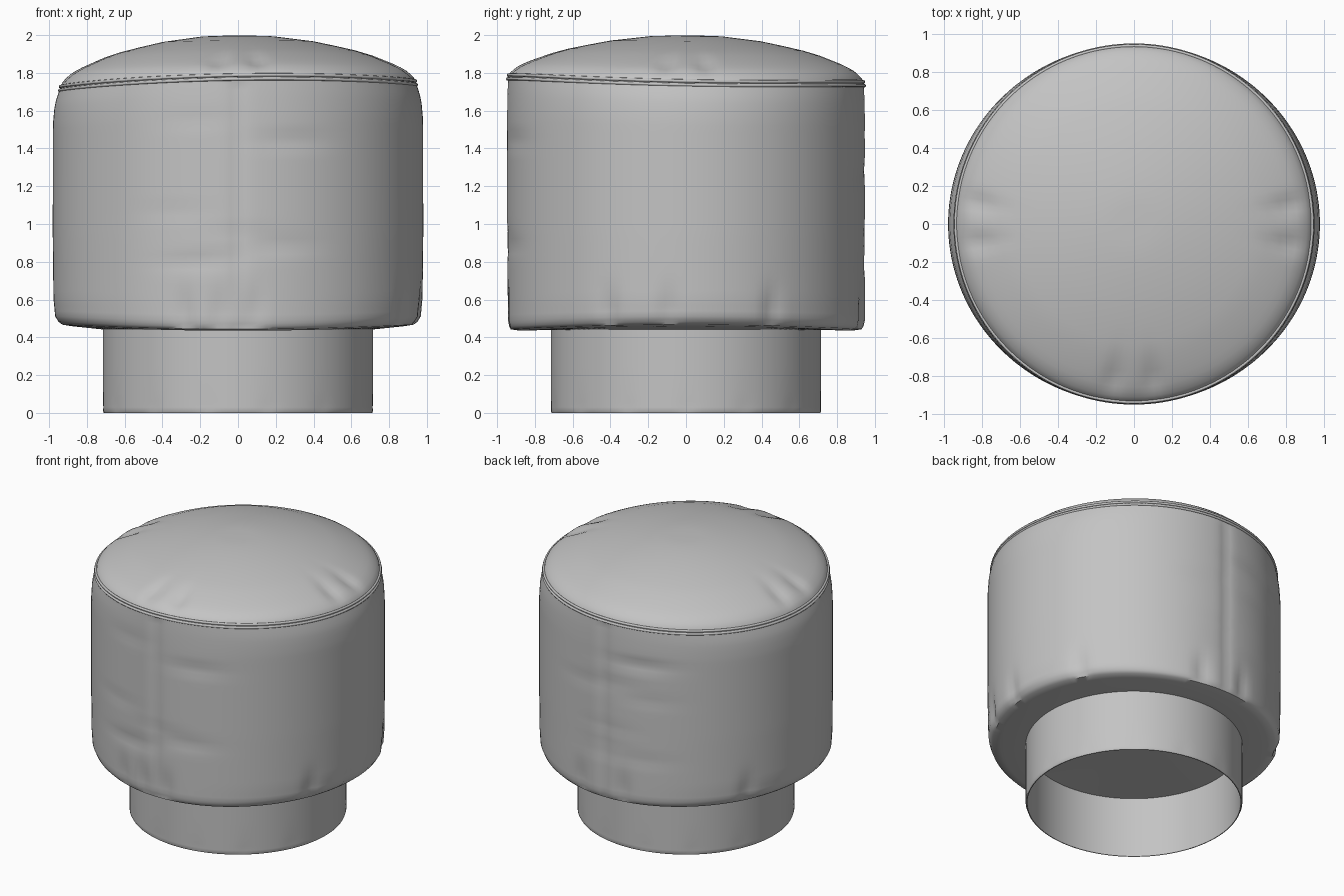
import bpy, bmesh, math, random
from math import sin, cos, pi, exp, radians

cube = bpy.data.objects.get("Cube")
if cube:
    bpy.data.objects.remove(cube, do_unlink=True)

random.seed(4)
SEGMENTS = 160
FRONT, BACK, LEFT, RIGHT = -pi / 2, pi / 2, 0.0, pi

grey = bpy.data.materials.new("grey fabric")
grey.use_nodes = True
colour = (0.55, 0.55, 0.55, 1)
grey.diffuse_color = colour
bsdf = grey.node_tree.nodes["Principled BSDF"]
bsdf.inputs["Base Color"].default_value = colour
bsdf.inputs["Roughness"].default_value = 0.8


def turned(name, count, point, closed=False, start=False, end=False, angle=40):
    """Sweep rings given by point(ring, azimuth); start and end cap with a pole."""
    bm = bmesh.new()
    rings = [[bm.verts.new(point(i, 2 * pi * s / SEGMENTS)) for s in range(SEGMENTS)]
             for i in range(count)]
    pairs = list(zip(rings, rings[1:]))
    if closed:
        pairs.append((rings[-1], rings[0]))
    for a, b in pairs:
        for s in range(SEGMENTS):
            t = (s + 1) % SEGMENTS
            bm.faces.new((a[s], a[t], b[t], b[s]))
    for use, ring, flip in ((start, rings[0], True), (end, rings[-1], False)):
        if use:
            pole = bm.verts.new((0, 0, sum(v.co.z for v in ring) / SEGMENTS))
            for s in range(SEGMENTS):
                tri = [ring[s], ring[(s + 1) % SEGMENTS], pole]
                bm.faces.new(tri[::-1] if flip else tri)
    mesh = bpy.data.meshes.new(name)
    bm.to_mesh(mesh)
    bm.free()
    mesh.materials.append(grey)
    obj = bpy.data.objects.new(name, mesh)
    bpy.context.collection.objects.link(obj)
    bpy.ops.object.select_all(action="DESELECT")
    obj.select_set(True)
    bpy.context.view_layer.objects.active = obj
    bpy.ops.object.shade_smooth_by_angle(angle=radians(angle))
    return obj


def interpolate(points, x):
    for (x0, *a), (x1, *b) in zip(points, points[1:]):
        if x <= x1:
            f = (x - x0) / (x1 - x0)
            return [p + (q - p) * f for p, q in zip(a, b)]
    return points[-1][1:]


def bump(a, centre, width):
    d = (a - centre + pi) % (2 * pi) - pi
    return exp(-(d / width) ** 2)


def rim_height(a):
    # The top seam is slightly tilted and wavy
    return 1.74 + 0.015 * cos(a) - 0.018 * sin(a) - 0.014 * cos(2 * a)


# Cloth folds as (azimuth, angular width, height centre, height spread, depth)
folds = [(a, 0.05, 0.53, 0.12, 0.018) for a in
         (FRONT - 0.3, FRONT - 0.1, FRONT + 0.08, -0.45, -0.1, 0.5, BACK - 0.2, BACK + 0.15, 2.6)]
for seam in (FRONT, BACK):
    for k in range(10):
        folds.append((seam + random.uniform(-0.4, 0.4), 0.2,
                      random.uniform(0.7, 1.6), 0.035, 0.005))


# Upholstered drum: height, half width, half depth
side = [(0.47, 0.950, 0.943), (0.50, 0.968, 0.950), (0.60, 0.977, 0.950),
        (0.95, 0.981, 0.950), (1.55, 0.980, 0.950), (1.66, 0.970, 0.948),
        (1.74, 0.945, 0.944)]
underside = [(0.70, 0.44), (0.88, 0.447), (0.93, 0.455)]
levels = [0.47, 0.485, 0.50, 0.53] + [0.56 + 0.04 * k for k in range(28)] + [1.68, 1.71, 1.74]


def body_point(i, a):
    if i < len(underside):
        r, z = underside[i]
        return r * cos(a), r * sin(a), z + 0.012 * cos(2 * a) * (r > 0.8)
    z = levels[i - len(underside)]
    rx, ry = interpolate(side, z)
    inset = sum(d * bump(a, c, w) * exp(-((z - h) / s) ** 2) for c, w, h, s, d in folds)
    inset += 0.012 * (bump(a, FRONT, 0.035) + bump(a, BACK, 0.035)) * (z < 1.72)
    f = (z - 0.47) / 1.27
    z += (rim_height(a) - 1.74) * f ** 2 + 0.012 * cos(2 * a) * (1 - f) ** 4
    return (rx - inset) * cos(a), (ry - inset) * sin(a), z


turned("drum_body", len(underside) + len(levels), body_point, start=True)

# Domed cushion top: radius fraction, fraction of the drop from crown to seam
dome = [(0.0, 0.0), (0.2, 0.025), (0.42, 0.125), (0.63, 0.285), (0.74, 0.4),
        (0.89, 0.615), (0.95, 0.74), (0.985, 0.87), (1.0, 1.0)]
fractions = [1, 0.985, 0.965, 0.94, 0.91, 0.87, 0.82, 0.75, 0.66, 0.55, 0.42, 0.3, 0.2, 0.1]
puckers = [c + o for c in (LEFT, RIGHT, FRONT) for o in (-0.13, 0.12)]


def dome_point(i, a):
    f = fractions[i]
    drop = interpolate(dome, f)[0]
    z = 2 - (2 - rim_height(a)) * drop
    z -= 0.02 * sum(bump(a, p, 0.06) for p in puckers) * exp(-((f - 0.87) / 0.09) ** 2)
    return 0.945 * f * cos(a), 0.945 * f * sin(a), z


turned("cushion_top", len(fractions), dome_point, end=True)


# Piping along the seam: two slim cords
def piping(name, radius, lift):
    def point(i, a):
        t = 2 * pi * i / 8
        r = radius + 0.009 * cos(t)
        return r * cos(a), r * sin(a), rim_height(a) + lift + 0.009 * sin(t)
    turned(name, 8, point, closed=True, angle=60)


piping("lower_piping", 0.944, -0.004)
piping("upper_piping", 0.940, 0.016)

# Hollow plinth with thin walls and slight dents near the floor
plinth = [(0.705, 0.45), (0.705, 0.0), (0.711, 0.0), (0.716, 0.008), (0.716, 0.03),
          (0.716, 0.06), (0.716, 0.12), (0.716, 0.25), (0.716, 0.45)]


def plinth_point(i, a):
    r, z = plinth[i]
    if i > 2:
        r -= 0.003 * (0.5 + 0.5 * cos(14 * a)) ** 4 * exp(-((z - 0.03) / 0.05) ** 2)
    return r * cos(a), r * sin(a), z


turned("plinth", len(plinth), plinth_point)
